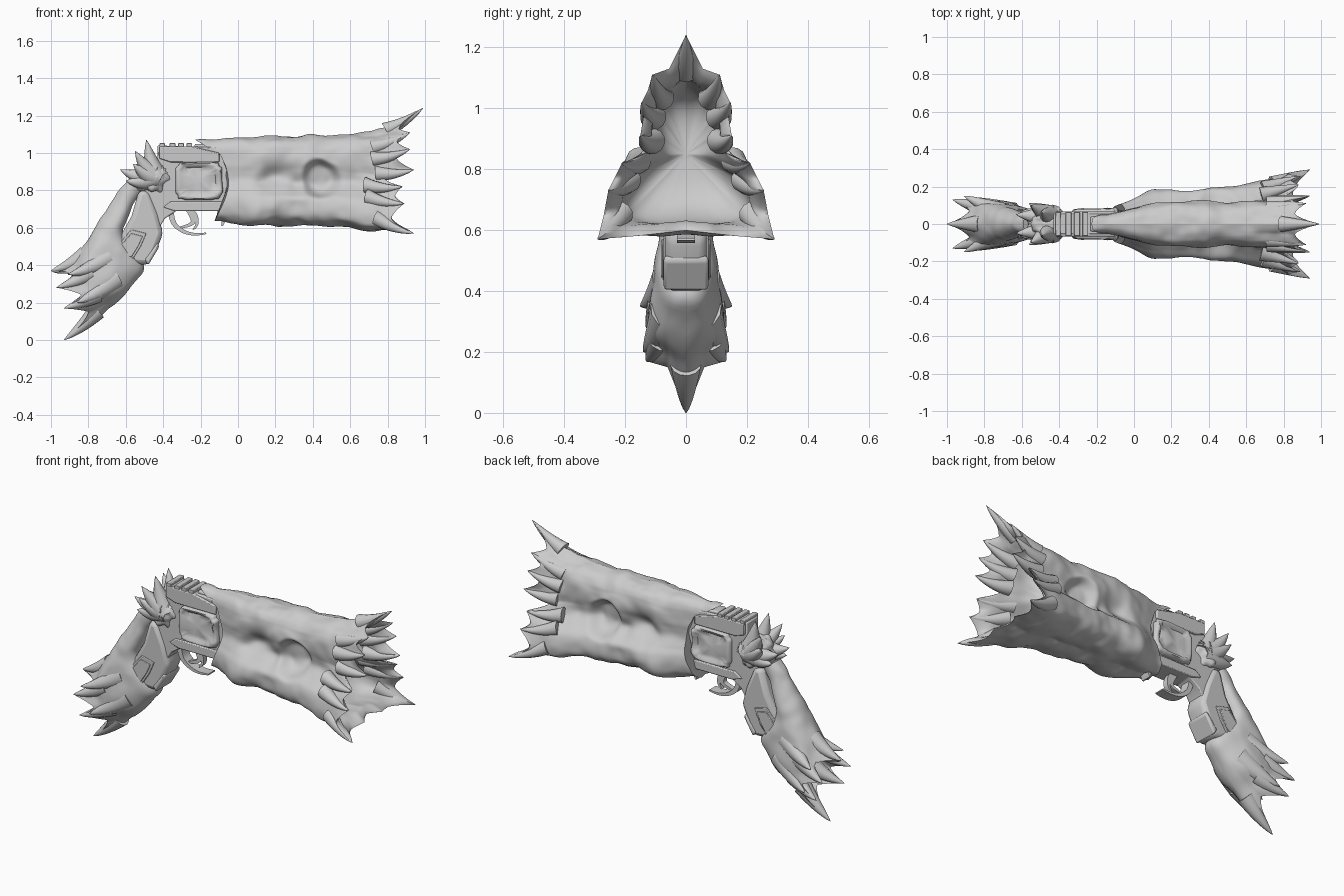
import bpy, bmesh, math
from mathutils import Vector, noise

cube = bpy.data.objects.get("Cube")
if cube:
    bpy.data.objects.remove(cube, do_unlink=True)


def material(name, value):
    mat = bpy.data.materials.new(name)
    mat.use_nodes = True
    color = (value, value, value, 1)
    mat.diffuse_color = color
    mat.node_tree.nodes["Principled BSDF"].inputs["Base Color"].default_value = color
    return mat


grey = material("stone grey", 0.6)


def make(name, lofts, angle=40, bevel=0):
    """Skin each list of rings, cap both ends, join into one object."""
    bm = bmesh.new()
    for rings in lofts:
        rows = [[bm.verts.new(p) for p in ring] for ring in rings]
        n = len(rows[0])
        for low, high in zip(rows, rows[1:]):
            for i in range(n):
                k = (i + 1) % n
                bm.faces.new((low[i], low[k], high[k], high[i]))
        bm.faces.new(rows[0][::-1])
        bm.faces.new(rows[-1])
    bmesh.ops.recalc_face_normals(bm, faces=bm.faces)
    mesh = bpy.data.meshes.new(name)
    bm.to_mesh(mesh)
    bm.free()
    mesh.materials.append(grey)
    obj = bpy.data.objects.new(name, mesh)
    bpy.context.collection.objects.link(obj)
    if bevel:
        mod = obj.modifiers.new("edge", "BEVEL")
        mod.width = bevel
        mod.segments = 2
    bpy.ops.object.select_all(action="DESELECT")
    obj.select_set(True)
    bpy.context.view_layer.objects.active = obj
    bpy.ops.object.shade_smooth_by_angle(angle=math.radians(angle))
    return obj


def ramp(low, high, value):
    t = min(1, max(0, (value - low) / (high - low)))
    return t * t * (3 - 2 * t)


def flip(p):
    return Vector((p.x, -p.y, p.z))


def mirror_ring(half):
    return half + [flip(p) for p in half[-2:0:-1]]


def spline(points, steps):
    """Sample a smooth curve through the points."""
    pts = [Vector(p) for p in points]
    out = []
    for i in range(len(pts) - 1):
        a, b = pts[i], pts[i + 1]
        before, after = pts[max(i - 1, 0)], pts[min(i + 2, len(pts) - 1)]
        for s in range(steps):
            t = s / steps
            p = a.lerp(b, t * t * (3 - 2 * t))
            p += (b - before) * 0.5 * t * (1 - t) ** 2 - (after - a) * 0.5 * t * t * (1 - t)
            out.append(p)
    return out + [pts[-1]]


def jagged(points, steps):
    """Sample a rim with sharp tips and rounded notches."""
    pts = [Vector(p) for p in points]
    out = []
    for a, b in zip(pts, pts[1:]):
        for s in range(steps):
            t = s / steps
            p = a.lerp(b, t)
            reach = t ** 1.5 if abs(b.x) > abs(a.x) else 1 - (1 - t) ** 1.5
            p.x = a.x + (b.x - a.x) * reach
            out.append(p)
    return out + [pts[-1]]


def crust(name, body, rim, section, axis, rows, bump):
    """Lumpy sleeve that flares into a ring of spikes round a hollow end."""
    def outer(u, j):
        p = section(u, body[j]).lerp(rim[j], max(0, (u - 0.6) / 0.4) ** 2)
        away = (p - axis(u)).normalized()
        away.y *= 0 if j in (0, len(body) - 1) else 1
        lump = noise.noise(p * 6.5) + 0.3 * noise.noise(p * 16)
        return p + away * lump * bump * (1 - ramp(0.9, 1, u))

    count = range(len(body))
    rings = [mirror_ring([outer(r / rows, j) for j in count]) for r in range(rows + 1)]
    for k in range(1, 21):
        t = k / 20
        u = 1 - 0.3 * math.sin(t * math.pi / 2)
        pull = 0.12 * min(1, t * 5) + 0.8 * t ** 4
        rings.append(mirror_ring([outer(u, j).lerp(axis(u), pull) for j in count]))
    return make(name, [rings], angle=60)


def spike(base, tip, radius, bend=0.03):
    """Curved horn, with its mirror image when off centre."""
    base, tip = Vector(base), Vector(tip)
    way = (tip - base).normalized()
    side = way.cross(Vector((0, 1, 0.2))).normalized()
    up = way.cross(side)
    rings = []
    for r in range(9):
        t = r / 8
        mid = base.lerp(tip, t) - Vector((0, 0, bend * 4 * t * (1 - t)))
        size = radius * (1 - t) ** 0.8 + 0.001
        ring = []
        for i in range(12):
            a = math.tau * i / 12
            ring.append(mid + (side * math.cos(a) + up * math.sin(a)) * size)
        rings.append(ring)
    if tip.y == 0:
        return [rings]
    return [rings, [[flip(p) for p in ring] for ring in rings]]


def prism(outline, half, shift=0):
    return [[Vector((x, y + shift, z)) for x, z in outline] for y in (-half, half)]


def box(x0, x1, z0, z1, half):
    return prism([(x0, z0), (x1, z0), (x1, z1), (x0, z1)], half)


def blob(centre, size, bump):
    """Lumpy ball, mirror symmetric."""
    rings = []
    for r in range(1, 24):
        v = math.pi * r / 24
        ring = []
        for i in range(40):
            a = math.tau * i / 40
            d = Vector((math.cos(a) * math.sin(v), math.cos(v), math.sin(a) * math.sin(v)))
            even = Vector((d.x, abs(d.y), d.z))
            d *= 1 + bump * noise.noise(even * 2.6 + Vector(centre))
            ring.append(Vector(centre) + Vector([c * s for c, s in zip(d, size)]))
        rings.append(ring)
    return rings


# Barrel sleeve: keyhole section (y, z) from bottom to top, and its spiky rim
barrel_body = [(0, .62), (.08, .615), (.14, .63), (.18, .66), (.19, .71), (.18, .76), (.145, .80),
               (.115, .845), (.115, .90), (.12, .94), (.118, .98), (.113, 1.01), (.105, 1.035),
               (.085, 1.06), (.05, 1.08), (0, 1.09)]
barrel_rim = [(.83, 0, .6), (.87, .08, .59), (.85, .17, .58), (.94, .29, .57), (.82, .27, .65),
              (.89, .255, .73), (.84, .235, .77), (.88, .21, .82), (.78, .13, .85), (.94, .15, .91),
              (.85, .14, .97), (.92, .145, 1.02), (.85, .125, 1.06), (.92, .11, 1.11), (.86, .055, 1.13),
              (.99, 0, 1.24)]


def barrel_section(u, p):
    y, z = p.y, p.z
    start = -0.1 + 0.05 * math.cos((z - 0.85) * 9) - 0.1 * ramp(1, 1.09, z)
    x = start + u * (0.84 - start)
    y *= 0.52 + 0.48 * ramp(-0.14, 0.13, x)
    y *= 1 + (0.2 * ramp(0.1, 0.8, x) - 0.06) * (1 - ramp(0.76, 0.84, z))
    hole = math.hypot(x - 0.44, z - 0.86) / 0.09
    dent = math.hypot((x - 0.21) / 1.3, z - 0.88) / 0.06
    chip = math.hypot(x - 0.31, z - 0.83) / 0.045
    y *= 1 - 0.5 * math.exp(-hole ** 6) - 0.3 * math.exp(-dent ** 2) - 0.2 * math.exp(-chip ** 2)
    z -= 0.05 * ramp(0.55, 1, u) * (1 - ramp(0.72, 0.84, z))
    z = 0.85 + (z - 0.85) * (0.93 + 0.07 * ramp(-0.1, 0.1, x))
    return Vector((x, y, z))


crust("barrel_crust", spline([(0, y, z) for y, z in barrel_body], 6),
      jagged(barrel_rim, 6), barrel_section,
      lambda u: Vector((-0.1 + 0.94 * u, 0, 0.85)), 90, 0.022)

# Thick horns running out to the rim tips
horns = []
for x, y, z in barrel_rim[3::2]:
    horns += spike((x - .2, y * .74, .85 + (z - .85) * .7), (x, y, z), .042, .012)
make("barrel_horns", horns, 60)

# Grip sleeve: bent sweep hugging the back of the handle
grip_rim = [(-1, 0, .37), (-.88, .07, .36), (-.97, .13, .28), (-.84, .13, .24), (-.93, .13, .17),
            (-.8, .06, .15), (-.93, 0, 0)]
grip_path = [Vector(p) for p in ((-.55, 0, .82), (-.695, 0, .59), (-.78, 0, .26))]


def grip_axis(u):
    a, b, c = grip_path
    return a.lerp(b, u).lerp(b.lerp(c, u), u)


def grip_section(u, p):
    a, b, c = grip_path
    along = (b - a).lerp(c - b, u).normalized()
    across = Vector((along.z, 0, -along.x))
    angle = p.x
    reach = 0.05 + 0.09 * u if angle < math.pi / 2 else 0.05 + 0.2 * ramp(0.4, 0.72, u)
    wide = 0.05 + 0.07 * ramp(0, 0.8, u)
    return grip_axis(u) + across * math.cos(angle) * reach + Vector((0, math.sin(angle) * wide, 0))


angles = [Vector((math.pi * i / 48, 0, 0)) for i in range(49)]
crust("grip_crust", angles, jagged(grip_rim, 8), grip_section, grip_axis, 50, 0.016)
horns = spike((-.7, .055, .44), (-.91, .15, .35), .06, .015) + spike((-.66, .05, .33), (-.86, .14, .2), .07, .015)
for x, y, z in grip_rim[::2]:
    horns += spike((x + .18, y * .6, z + .08 + .08 * (z < .1)), (x, y, z), .05, .01)
make("grip_horns", horns, 60)

# Hammer crust with swept back thorns
thorns = []
for tip in ((-.63, .05, .91), (-.6, .07, .85), (-.55, .1, 1.01), (-.49, .06, 1.07), (-.56, .11, .94)):
    thorns += spike((-.44, .035, .88), tip, .068, .02)
make("hammer_crust", thorns + [blob((-.46, 0, .87), (.1, .088, .1), .25)], 60)

# Frame, top strap and sight rail
frame = [(-.5, .8), (-.43, .95), (-.43, 1.04), (-.12, 1.03), (-.02, .96), (-.02, .7),
         (-.33, .69), (-.39, .65), (-.42, .6), (-.47, .7)]
make("frame", [prism(frame, .054)], 30, .006)
make("top_strap", [prism([(-.42, .97), (-.42, 1.035), (-.25, 1.035), (-.1, 1), (-.1, .95), (-.36, .95)], .066)], 30, .005)
make("lower_strap", [prism([(-.4, .71), (-.36, .74), (-.06, .74), (-.06, .69), (-.34, .69)], .064)], 30, .005)
make("rail_ribs", [box(x, x + .03, 1.01, 1.052, .064) for x in (-.42, -.365, -.32, -.275)], 30, .003)
make("front_sight", [prism([(-.24, 1), (-.23, 1.05), (-.1, 1.035), (-.06, .98)], .04)], 30, .008)

# Cylinder crust: lumpy rim around a sunken face on each side
sides = []
for sign in (-1, 1):
    rings = []
    for size, depth in ((1.02, .03), (1, .068), (.93, .08), (.82, .079), (.72, .066), (.5, .07), (.2, .072)):
        ring = []
        for i in range(48):
            a = math.tau * i / 48
            c, s = math.cos(a), math.sin(a)
            far = size * (1 + .09 * noise.noise(Vector((c * 3, s * 3, 0))))
            x = -.21 + .125 * far * math.copysign(abs(c) ** .4, c)
            z = .85 + .1 * far * math.copysign(abs(s) ** .4, s)
            ring.append(Vector((x, sign * (depth + .016 * noise.noise(Vector((x, 0, z)) * 16)), z)))
        rings.append(ring)
    sides.append(rings)
make("cylinder_crust", sides, 60)

# Handle with raised side panels and a rounded front band
handle = [(-.48, .8), (-.43, .68), (-.4, .57), (-.44, .47), (-.48, .4), (-.62, .41), (-.65, .52), (-.57, .66), (-.53, .8)]
make("handle", [prism(handle, .068)], 40, .03)
panel = [(-.65, .5), (-.57, .59), (-.49, .57), (-.52, .5), (-.57, .42), (-.63, .44)]
inner = [(-.57 + (x + .57) * .75, .51 + (z - .51) * .75) for x, z in panel]
make("handle_panels", [prism(panel, .006, s * .069) for s in (-1, 1)]
     + [prism(inner, .004, s * .077) for s in (-1, 1)], 30, .003)
make("handle_band", [prism([(-.5, .43), (-.43, .52), (-.42, .5), (-.48, .4)], .074)], 40, .018)


# Trigger and broken guard: flat tapered strips along a curve
def strip(points, width, half):
    path = spline([(x, 0, z) for x, z in points], 5)
    rings = []
    for i, p in enumerate(path):
        way = (path[min(i + 1, len(path) - 1)] - path[max(i - 1, 0)]).normalized()
        off = Vector((-way.z, 0, way.x)) * width * (1 - .8 * i / len(path))
        y = Vector((0, half, 0))
        rings.append([p - off - y, p + off - y, p + off + y, p - off + y])
    return rings


make("trigger_guard", [strip([(-.36, .68), (-.34, .62), (-.29, .58), (-.23, .565), (-.17, .57)], .016, .03)], 40)
make("trigger", [strip([(-.26, .7), (-.24, .65), (-.25, .62), (-.31, .6)], .02, .015),
                 strip([(-.27, .7), (-.23, .67), (-.22, .62), (-.24, .59)], .016, .015)], 40)
make("guard_stub", [strip([(-.07, .7), (-.075, .65), (-.085, .61)], .018, .03)], 40)
